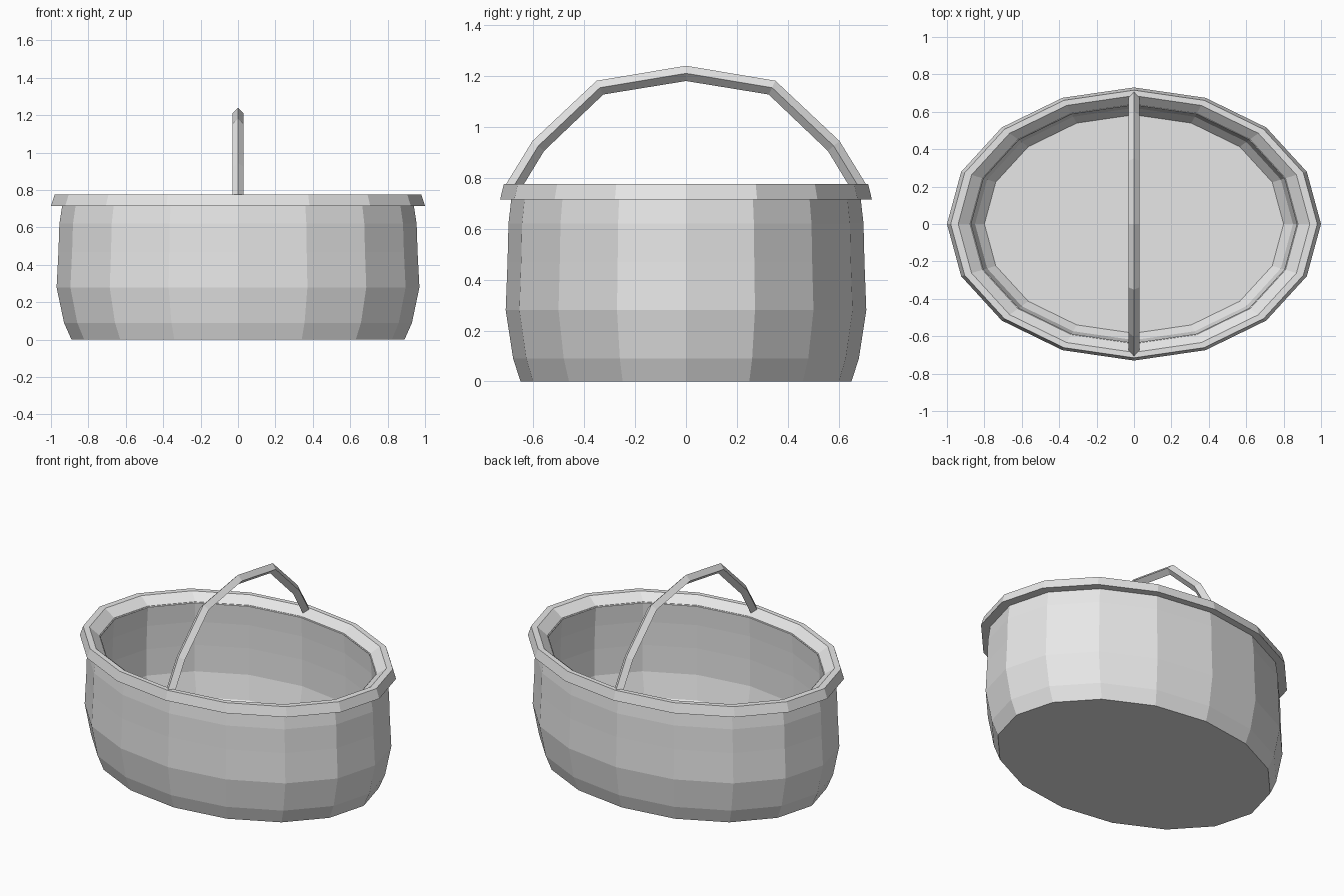
import bpy, bmesh, math
from mathutils import Vector

if "Cube" in bpy.data.objects:
    bpy.data.objects.remove(bpy.data.objects["Cube"])

SIDES = 16
RATIO = 0.73  # ellipse depth / width

grey = bpy.data.materials.new("plain grey")
grey.diffuse_color = (0.8, 0.8, 0.8, 1)
grey.use_nodes = True
grey.node_tree.nodes["Principled BSDF"].inputs["Base Color"].default_value = grey.diffuse_color


def finish(name, bm):
    bmesh.ops.recalc_face_normals(bm, faces=bm.faces)
    mesh = bpy.data.meshes.new(name)
    bm.to_mesh(mesh)
    bm.free()
    mesh.materials.append(grey)
    obj = bpy.data.objects.new(name, mesh)
    bpy.context.collection.objects.link(obj)
    return obj


def bridge(bm, a, b):
    n = len(a)
    for i in range(n):
        bm.faces.new((a[i], a[(i + 1) % n], b[(i + 1) % n], b[i]))


def oval_lathe(name, profile, closed):
    """Sweep (radius, z) points round an oval; loop the profile or cap its ends."""
    bm = bmesh.new()
    rings = []
    for r, z in profile:
        angles = [2 * math.pi * i / SIDES for i in range(SIDES)]
        rings.append([bm.verts.new((r * math.cos(t), r * RATIO * math.sin(t), z))
                      for t in angles])
    for a, b in zip(rings, rings[1:]):
        bridge(bm, a, b)
    if closed:
        bridge(bm, rings[-1], rings[0])
    else:
        bm.faces.new(rings[0])
        bm.faces.new(rings[-1])
    return finish(name, bm)


# Basket body: bulging outer wall, inner wall and floor
oval_lathe("basket_body", [
    (0.89, 0.0), (0.93, 0.09), (0.97, 0.28), (0.96, 0.47), (0.955, 0.62),
    (0.938, 0.73), (0.875, 0.73), (0.885, 0.6), (0.89, 0.45), (0.89, 0.28),
    (0.85, 0.13), (0.80, 0.08)], False)

# Rim band: flared outside, bevelled inside
oval_lathe("rim", [
    (0.92, 0.715), (1.0, 0.715), (0.98, 0.775), (0.94, 0.775), (0.87, 0.725)], True)

# Handle: diamond section swept over the arch
half = [(0.69, 0.745), (0.58, 0.925), (0.338, 1.154)]
path = [Vector((0, y, z)) for y, z in half] + [Vector((0, 0, 1.21))]
path += [Vector((0, -y, z)) for y, z in reversed(half)]
bm = bmesh.new()
rings = []
for i, p in enumerate(path):
    tangent = (path[min(i + 1, len(path) - 1)] - path[max(i - 1, 0)]).normalized()
    side = Vector((1, 0, 0))
    normal = side.cross(tangent)
    rings.append([bm.verts.new(p + d * 0.03) for d in (side, normal, -side, -normal)])
for a, b in zip(rings, rings[1:]):
    bridge(bm, a, b)
bm.faces.new(rings[0])
bm.faces.new(rings[-1])
finish("handle", bm)
